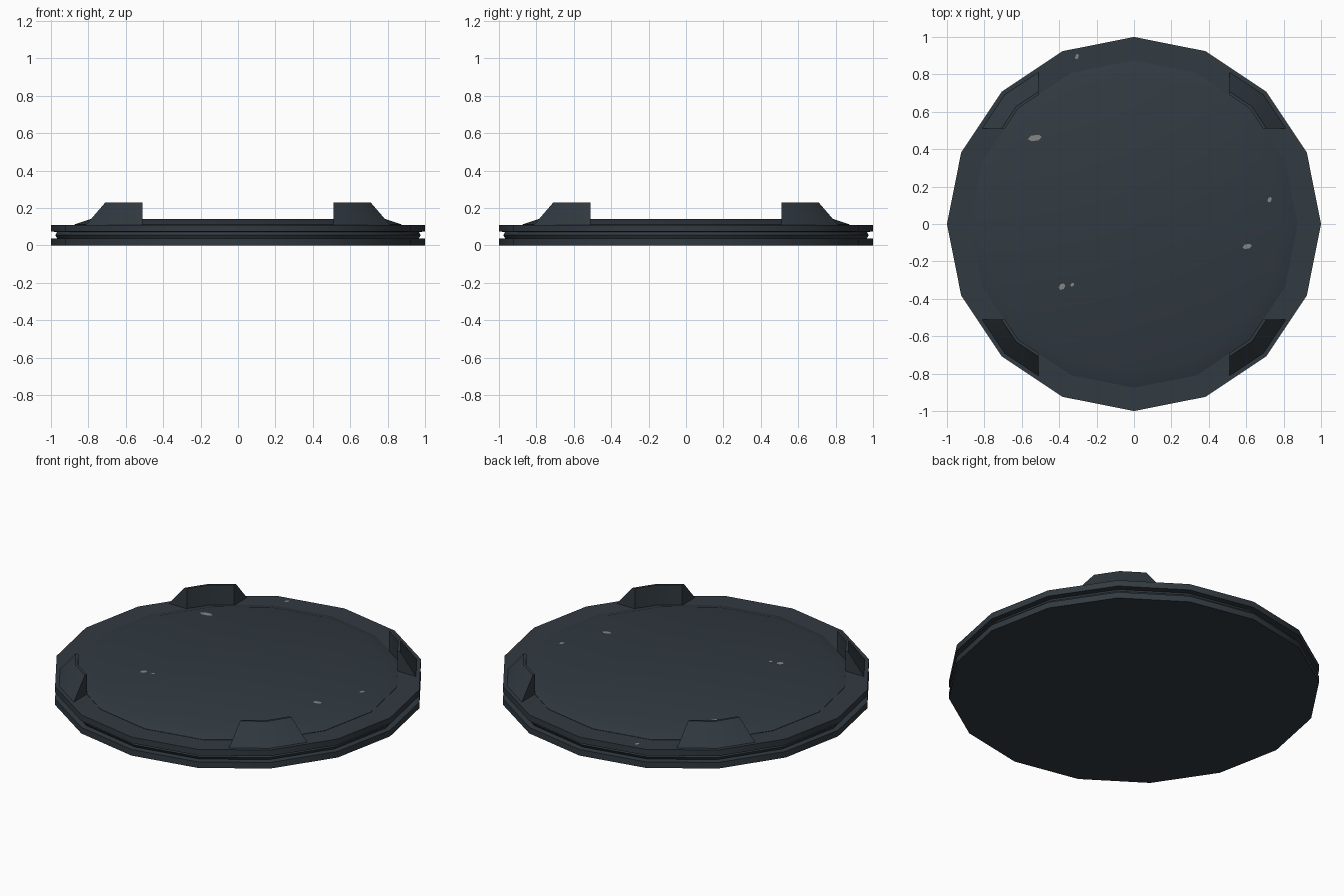
import bpy, bmesh, math

if "Cube" in bpy.data.objects:
    bpy.data.objects.remove(bpy.data.objects["Cube"])

SIDES = 16


def material(name, rgb):
    m = bpy.data.materials.new(name)
    m.diffuse_color = (*rgb, 1)
    m.use_nodes = True
    m.node_tree.nodes["Principled BSDF"].inputs["Base Color"].default_value = m.diffuse_color
    return m


DARK = material("dark slate", (0.031, 0.042, 0.052))
GREY = material("worn grey", (0.24, 0.24, 0.23))


def finish(bm, name, mat, smooth=True):
    bmesh.ops.recalc_face_normals(bm, faces=bm.faces)
    me = bpy.data.meshes.new(name)
    bm.to_mesh(me)
    bm.free()
    me.materials.append(mat)
    ob = bpy.data.objects.new(name, me)
    bpy.context.collection.objects.link(ob)
    if smooth:
        bpy.ops.object.select_all(action='DESELECT')
        ob.select_set(True)
        bpy.context.view_layer.objects.active = ob
        bpy.ops.object.shade_smooth_by_angle(angle=math.radians(30))
    return ob


def bridge(bm, rows, closed):
    """Join matching rows of vertices with quads."""
    for a, b in zip(rows, rows[1:]):
        n = len(a)
        for i in range(n if closed else n - 1):
            j = (i + 1) % n
            bm.faces.new((a[i], a[j], b[j], b[i]))


def lathe(name, profile):
    """Turn a radius/height profile into a capped 16-sided solid."""
    bm = bmesh.new()
    rows = []
    for r, z in profile:
        rows.append([bm.verts.new((r * math.cos(2 * math.pi * i / SIDES),
                                   r * math.sin(2 * math.pi * i / SIDES), z))
                     for i in range(SIDES)])
    bridge(bm, rows, True)
    bm.faces.new(rows[0])
    bm.faces.new(rows[-1])
    return finish(bm, name, DARK)


# Grooved outer base
lathe("base_rim", [(1, 0), (1, 0.036), (0.967, 0.038), (0.977, 0.055),
                   (0.967, 0.072), (1, 0.074), (1, 0.11), (0.87, 0.11)])

# Raised centre plate with a sloped edge
lathe("centre_plate", [(0.875, 0.10), (0.875, 0.112), (0.79, 0.14)])


# Four corner blocks following the rim, with ends square to the axes
def end_point(r, cut=0.51):
    c, x1, y1 = r * math.sqrt(0.5), r * math.cos(math.pi / 8), r * math.sin(math.pi / 8)
    t = (c - cut) / (c - y1)
    return c + t * (x1 - c), cut


SECTION = [(0.875, 0.10), (0.875, 0.23), (0.89, 0.23), (0.985, 0.10)]
for k in range(4):
    bm = bmesh.new()
    ca, sa = round(math.cos(k * math.pi / 2)), round(math.sin(k * math.pi / 2))

    def vert(x, y, z):
        return bm.verts.new((x * ca - y * sa, x * sa + y * ca, z))

    rows = [[], [], []]
    for r, z in SECTION:
        x, y = end_point(r)
        c = r * math.sqrt(0.5)
        rows[0].append(vert(x, y, z))
        rows[1].append(vert(c, c, z))
        rows[2].append(vert(y, x, z))
    bridge(bm, rows, True)
    bm.faces.new(rows[0])
    bm.faces.new(rows[2])
    finish(bm, f"corner_block_{k + 1}", DARK)

# Small worn paint chips: x, y, half width, half depth, height
CHIPS = [(-0.53, 0.46, 0.038, 0.018, 0.14), (0.605, -0.12, 0.025, 0.015, 0.14),
         (0.725, 0.13, 0.012, 0.015, 0.14), (-0.385, -0.335, 0.018, 0.018, 0.14),
         (-0.33, -0.325, 0.01, 0.01, 0.14), (-0.305, 0.895, 0.01, 0.015, 0.11)]
for n, (x, y, w, d, z) in enumerate(CHIPS):
    bm = bmesh.new()
    ring = [bm.verts.new((x + w * math.cos(i * math.pi / 3),
                          y + d * math.sin(i * math.pi / 3 + 0.3), z + 0.002))
            for i in range(6)]
    bm.faces.new(ring)
    finish(bm, f"paint_chip_{n + 1}", GREY, smooth=False)
